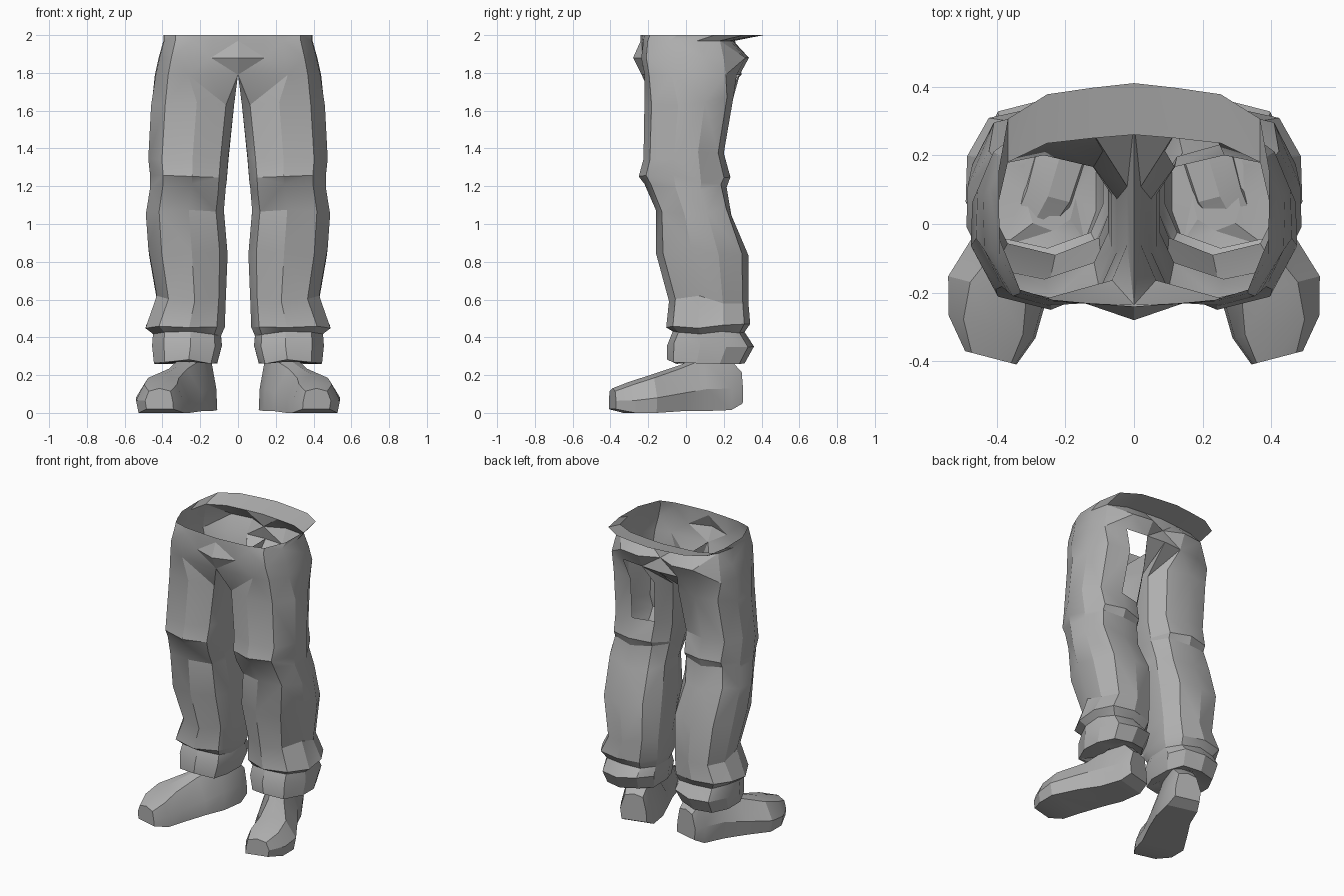
import bpy, bmesh, math, random
from mathutils import Vector

if "Cube" in bpy.data.objects:
    bpy.data.objects.remove(bpy.data.objects["Cube"])

random.seed(4)

grey = bpy.data.materials.new("cloth grey")
grey.diffuse_color = (0.43, 0.43, 0.43, 1)
grey.use_nodes = True
grey.node_tree.nodes["Principled BSDF"].inputs["Base Color"].default_value = grey.diffuse_color

# Cross-sections: u runs from inner to outer side, v from front to back
HIP = [(0, 0), (.34, .015), (.6, .03), (.84, .075), (.99, .3), (1, .6),
       (.93, .84), (.64, .95), (.3, .98), (0, 1)]
LEG = [(0, .34), (.1, .12), (.45, 0), (.83, .08), (1, .38), (.99, .68),
       (.84, .93), (.5, 1), (.16, .92), (0, .7)]
N = 10

# Rings: z, inner x, outer x, front y, back y
HIP_RINGS = [(2.0, 0, .395, -.24, .41), (1.97, 0, .395, -.24, .26),
             (1.88, 0, .42, -.255, .345), (1.79, 0, .44, -.235, .295)]
LEG_RINGS = [(1.65, .02, .46, -.22, .25), (1.36, .05, .475, -.225, .20),
             (1.24, .06, .465, -.25, .235), (1.19, .065, .465, -.22, .215),
             (1.07, .075, .488, -.16, .24), (.85, .055, .475, -.16, .33),
             (.60, .065, .43, -.09, .33), (.46, .07, .49, -.105, .34),
             (.42, .09, .45, -.07, .31), (.36, .085, .455, -.10, .36),
             (.27, .11, .445, -.10, .31), (.275, .17, .32, -.02, .26)]


def finish(bm, name, angle):
    mesh = bpy.data.meshes.new(name)
    bm.to_mesh(mesh)
    bm.free()
    mesh.materials.append(grey)
    ob = bpy.data.objects.new(name, mesh)
    bpy.context.collection.objects.link(ob)
    bpy.ops.object.select_all(action='DESELECT')
    ob.select_set(True)
    bpy.context.view_layer.objects.active = ob
    bpy.ops.object.shade_smooth_by_angle(angle=math.radians(angle))
    return ob


def make_trousers():
    bm = bmesh.new()
    # Same folds on both sides
    folds = [[random.uniform(-.025, .025) for _ in range(N)] for _ in LEG_RINGS]
    for side in (1, -1):
        rings = []
        for z, x0, x1, y0, y1 in HIP_RINGS:
            ring = [Vector((side * (x0 + (x1 - x0) * u), y0 + (y1 - y0) * v, z))
                    for u, v in HIP]
            if z == 1.88:          # fly bulge in front, cleft behind
                ring[0].y -= .025
                ring[1].y += .015
                ring[6].y -= .05
                ring[9].y -= .07
            rings.append(ring)
        for k, (z, x0, x1, y0, y1) in enumerate(LEG_RINGS):
            amp = 1 if k < 7 else .5
            rings.append([Vector((side * (x0 + (x1 - x0) * u), y0 + (y1 - y0) * v,
                                  z + amp * folds[k][i]))
                          for i, (u, v) in enumerate(LEG)])
        verts = [[bm.verts.new(p) for p in r] for r in rings]
        for r in range(len(verts) - 1):
            for i in range(N):
                if i == N - 1 and r < 3:
                    continue       # hips stay joined across the middle
                if side == 1 and r in (3, 4) and i == 7:
                    continue       # opening behind one thigh
                j = (i + 1) % N
                a, b, c, d = verts[r][i], verts[r][j], verts[r + 1][j], verts[r + 1][i]
                # Alternate the diagonals for crumpled cloth facets
                tris = [(a, d, c), (a, c, b)] if (r + i) % 2 else [(a, d, b), (b, d, c)]
                for t in tris:
                    bm.faces.new(t if side == 1 else t[::-1])
        # Closed floor inside the cuff
        bm.faces.new(verts[-1] if side == 1 else verts[-1][::-1])
    bmesh.ops.remove_doubles(bm, verts=bm.verts[:], dist=.0005)
    finish(bm, "trousers", 25)


# Shoe sections from heel to toe: x, y, half width, top half width, sole z, top z
SHOE = [(.195, .28, .09, .06, .05, .23), (.21, .215, .11, .07, .015, .30),
        (.25, .08, .125, .065, .01, .30), (.315, -.04, .14, .05, .01, .25),
        (.395, -.19, .152, .085, 0, .20), (.41, -.30, .135, .09, 0, .165),
        (.415, -.39, .08, .06, .02, .13)]


def make_shoe(name, side):
    bm = bmesh.new()
    axis = Vector((.96, .25, 0))   # across the turned-out foot
    prev = None
    for k, (x, y, w, tw, z0, z1) in enumerate(SHOE):
        mid = z0 + (z1 - z0) * .4
        pts = [(-w * .95, z0), (w * .9, z0), (w, mid), (tw, z1 - .015),
               (0, z1), (-tw, z1 - .015), (-w * .9, mid)]
        ring = []
        for s, z in pts:
            p = Vector((x, y, z)) + axis * s
            ring.append(bm.verts.new((side * p.x, max(p.y, -.41), z)))
        if prev:
            for i in range(7):
                j = (i + 1) % 7
                bm.faces.new((prev[i], prev[j], ring[j], ring[i]))
        if k in (0, len(SHOE) - 1):
            bm.faces.new(ring)
        prev = ring
    bmesh.ops.recalc_face_normals(bm, faces=bm.faces[:])
    finish(bm, name, 22)


make_trousers()
make_shoe("right_shoe", 1)
make_shoe("left_shoe", -1)
